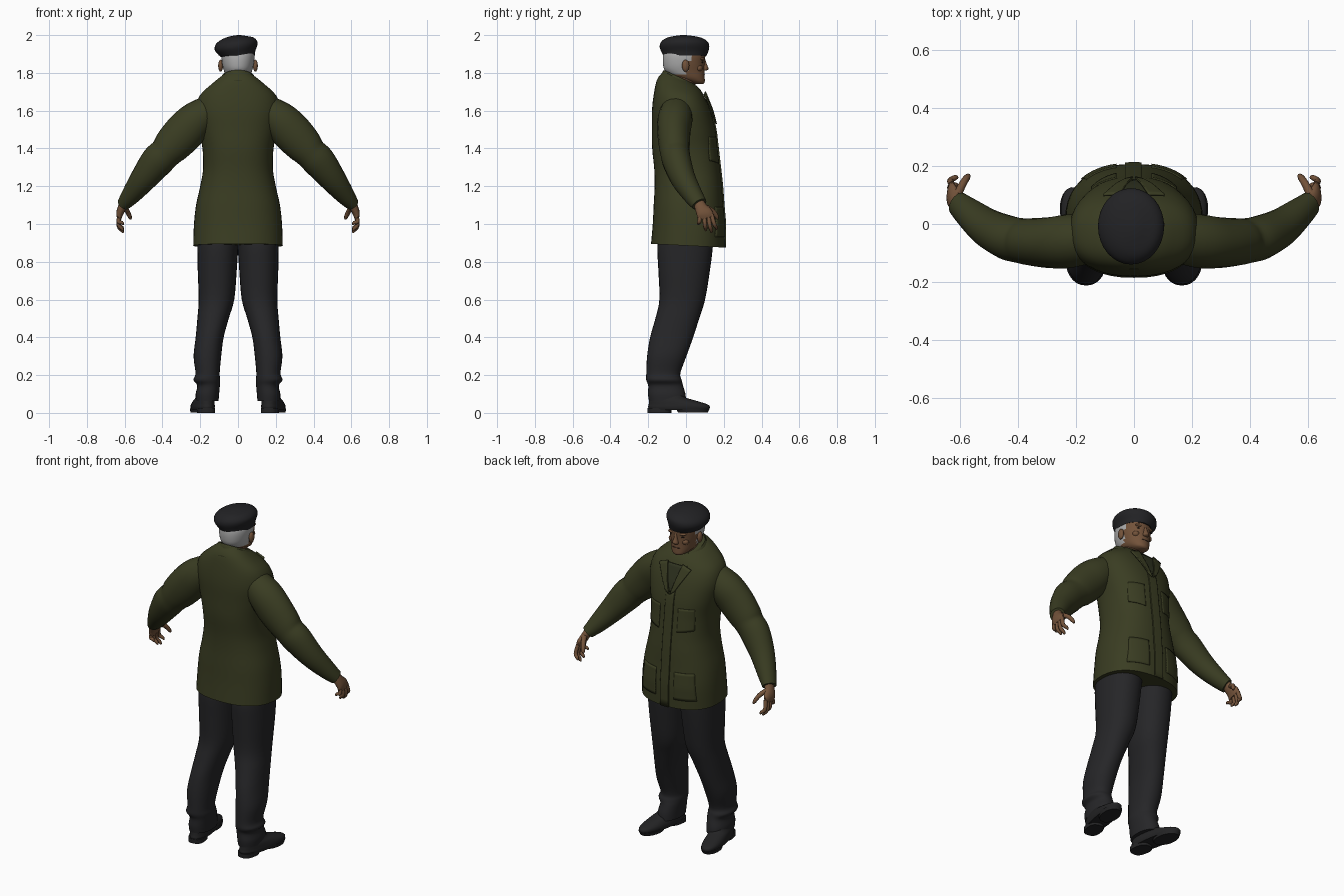
import bpy, bmesh, math
from mathutils import Vector, Matrix

def material(name, r, g, b):
    m = bpy.data.materials.new(name)
    m.diffuse_color = (r, g, b, 1)
    return m

OLIVE = material("olive cloth", 0.042, 0.046, 0.016)
DARK_OLIVE = material("dark olive lining", 0.028, 0.032, 0.014)
CHARCOAL = material("charcoal trousers", 0.019, 0.019, 0.021)
BLACK = material("black felt", 0.016, 0.016, 0.018)
SHOE = material("shoe leather", 0.017, 0.017, 0.018)
SKIN = material("tanned skin", 0.17, 0.085, 0.042)
GREY = material("grey hair", 0.42, 0.42, 0.42)
EYE = material("dark eye", 0.03, 0.018, 0.012)

def spline(keys, steps):
    """Catmull-Rom through tuples of numbers."""
    out, n = [], len(keys)
    for i in range(n - 1):
        a, b, c, d = keys[max(i - 1, 0)], keys[i], keys[i + 1], keys[min(i + 2, n - 1)]
        for s in range(steps):
            t = s / steps
            out.append(tuple(0.5 * (2 * q + (r - p) * t + (2 * p - 5 * q + 4 * r - w) * t * t
                       + (3 * q - p - 3 * r + w) * t ** 3) for p, q, r, w in zip(a, b, c, d)))
    return out + [tuple(keys[-1])]

def skin(name, rows, mats, mirror=False, closed=True, thick=0, rule=None, matrix=None):
    """Join rows of points into a surface; closed rows become a capped tube."""
    bm = bmesh.new()
    g = [[bm.verts.new(p) for p in row] for row in rows]
    m = len(rows[0])
    for a, b in zip(g, g[1:]):
        for j in range(m if closed else m - 1):
            k = (j + 1) % m
            bm.faces.new((a[j], a[k], b[k], b[j]))
    if closed:
        bm.faces.new(g[0][::-1])
        bm.faces.new(g[-1])
        bmesh.ops.recalc_face_normals(bm, faces=bm.faces)
    if rule:
        for f in bm.faces:
            f.material_index = rule(f.calc_center_median())
    if matrix:
        bm.transform(matrix)
    me = bpy.data.meshes.new(name)
    bm.to_mesh(me)
    bm.free()
    for mt in (mats if isinstance(mats, list) else [mats]):
        me.materials.append(mt)
    me.shade_smooth()
    me.set_sharp_from_angle(angle=math.radians(48))
    ob = bpy.data.objects.new(name, me)
    bpy.context.collection.objects.link(ob)
    if thick:
        s = ob.modifiers.new("thickness", 'SOLIDIFY')
        s.thickness, s.offset = thick, 0
    if mirror:
        ob.modifiers.new("mirror", 'MIRROR')
    return ob

def power(v, p):
    return math.copysign(abs(v) ** (2 / p), v)

def loft(name, keys, mats, p=2.0, n=28, steps=4, **kw):
    """Stacked level rings; key = z, cx, cy, rx, ry, slope in y, slope in x."""
    rows = []
    for z, cx, cy, rx, ry, ty, tx in spline([tuple(k) + (0,) * (7 - len(k)) for k in keys], steps):
        row = []
        for i in range(n):
            a = 2 * math.pi * i / n
            dx, dy = rx * power(math.cos(a), p), ry * power(math.sin(a), p)
            row.append((cx + dx, cy + dy, z + ty * dy + tx * dx))
        rows.append(row)
    return skin(name, rows, mats, **kw)

def tube(name, keys, mats, n=14, steps=4, **kw):
    """Tube along a path; key = x, y, z, radius across, radius along y."""
    pts = spline(keys, steps)
    pos = [Vector(k[:3]) for k in pts]
    rows = []
    for i, k in enumerate(pts):
        t = (pos[min(i + 1, len(pos) - 1)] - pos[max(i - 1, 0)]).normalized()
        u = Vector((0, 1, 0)).cross(t).normalized()
        v = t.cross(u)
        rows.append([pos[i] + u * k[3] * math.cos(2 * math.pi * j / n)
                     + v * k[4] * math.sin(2 * math.pi * j / n) for j in range(n)])
    return skin(name, rows, mats, **kw)

def ball(name, c, r, mat, mirror=False):
    keys = [(c[2] + r[2] * math.sin(e), c[0], c[1], r[0] * math.cos(e), r[1] * math.cos(e))
            for e in [math.pi * (i / 8 - 0.5) * 0.98 for i in range(9)]]
    return loft(name, keys, mat, n=14, steps=1, mirror=mirror)

# Jacket body
JP = 2.35
JACKET = [(0.885, 0, 0.01, 0.237, 0.195, -0.05), (1.0, 0, 0.015, 0.233, 0.191), (1.1, 0, 0.013, 0.222, 0.184),
          (1.2, 0, 0.012, 0.200, 0.178), (1.29, 0, 0.006, 0.185, 0.174), (1.4, 0, -0.006, 0.188, 0.173),
          (1.5, 0, -0.012, 0.207, 0.168), (1.6, 0, -0.025, 0.222, 0.155), (1.68, 0, -0.035, 0.202, 0.135, -0.08),
          (1.74, 0, -0.04, 0.135, 0.113, -0.22), (1.775, 0, -0.04, 0.085, 0.08, -0.38)]
loft("jacket_body", JACKET, OLIVE, p=JP, n=44)

def chest(x, z, lift):
    for a, b in zip(JACKET, JACKET[1:]):
        if z <= b[0] or b is JACKET[-1]:
            t = max(0, min(1, (z - a[0]) / (b[0] - a[0])))
            cy, rx, ry = (a[i] + (b[i] - a[i]) * t for i in (2, 3, 4))
            return (x, cy + ry * max(0, 1 - abs(x / rx) ** JP) ** (1 / JP) + lift, z)

def patch(name, bl, br, tr, tl, mat, lift=0.003, n=10, **kw):
    """Thin panel that follows the jacket front, given four (x, z) corners."""
    c = [Vector(p) for p in (bl, br, tr, tl)]
    rows = []
    for i in range(n + 1):
        a, b = c[0].lerp(c[3], i / n), c[1].lerp(c[2], i / n)
        rows.append([chest(*a.lerp(b, j / n), lift) for j in range(n + 1)])
    return skin(name, rows, mat, closed=False, thick=0.008, **kw)

patch("front_placket", (-0.03, 0.875), (0.025, 0.875), (0.025, 1.56), (-0.03, 1.56), OLIVE, n=16)
patch("shirt_front", (-0.006, 1.54), (0.006, 1.54), (0.055, 1.69), (-0.055, 1.69), DARK_OLIVE)
patch("lapel", (0.004, 1.53), (0.03, 1.55), (0.105, 1.68), (0.05, 1.70), OLIVE, lift=0.012, mirror=True)
patch("chest_pocket", (0.06, 1.32), (0.145, 1.335), (0.145, 1.46), (0.06, 1.46), OLIVE, lift=0.001, mirror=True)
patch("hip_pocket", (0.06, 0.93), (0.18, 0.93), (0.165, 1.09), (0.06, 1.09), OLIVE, lift=0.001, mirror=True)

# Folded collar, open at the front and sloping down towards it
rows = [[], [], []]
for i in range(29):
    a = math.radians(28 + (360 - 56) * i / 28)
    s, c = math.sin(a), math.cos(a)
    f = max(0, c)
    for row, k, dz in zip(rows, (0.95, 1.0, 1.42 + 0.2 * f), (-0.04, 0.0, -0.055)):
        y = -0.035 + 0.083 * c * k
        row.append((0.088 * s * k, y, 1.757 - 0.45 * (-0.035 + 0.083 * c) + dz))
skin("collar", rows, OLIVE, closed=False, thick=0.01)

# Sleeves and hands
ARM = [(0.10, -0.045, 1.635, 0.07, 0.075), (0.215, -0.058, 1.555, 0.098, 0.092), (0.285, -0.064, 1.485, 0.106, 0.088),
       (0.35, -0.062, 1.415, 0.098, 0.082), (0.385, -0.058, 1.375, 0.086, 0.078), (0.43, -0.048, 1.33, 0.087, 0.076),
       (0.50, -0.015, 1.24, 0.071, 0.066), (0.565, 0.035, 1.155, 0.052, 0.053), (0.606, 0.07, 1.105, 0.036, 0.043)]
tube("sleeve", ARM, OLIVE, n=20, mirror=True)
tube("palm", [(0.595, 0.06, 1.13, 0.022, 0.026), (0.615, 0.08, 1.085, 0.022, 0.034),
              (0.626, 0.098, 1.055, 0.019, 0.044), (0.628, 0.106, 1.03, 0.012, 0.042)], SKIN, mirror=True)
for name, y0, y1, z1 in (("index", 0.136, 0.160, 0.970), ("middle", 0.117, 0.134, 0.953),
                         ("ring", 0.096, 0.104, 0.963), ("little", 0.076, 0.066, 0.995)):
    tube(name + "_finger", [(0.626, y0, 1.05, 0.011, 0.011),
                            (0.632, y0 * 0.45 + y1 * 0.55, z1 * 0.5 + 0.515, 0.011, 0.011),
                            (0.614, y1, z1 + 0.012, 0.009, 0.009), (0.608, y1, z1, 0.004, 0.004)],
         SKIN, n=8, steps=3, mirror=True)
tube("thumb", [(0.608, 0.10, 1.09, 0.014, 0.016), (0.588, 0.14, 1.07, 0.013, 0.013),
               (0.573, 0.162, 1.04, 0.011, 0.011), (0.568, 0.167, 1.025, 0.005, 0.005)],
     SKIN, n=8, steps=3, mirror=True)

# Trousers
LEG = [(0.062, 0.163, -0.098, 0.060, 0.098), (0.10, 0.162, -0.102, 0.062, 0.099), (0.145, 0.156, -0.108, 0.060, 0.092),
       (0.175, 0.165, -0.117, 0.071, 0.094), (0.21, 0.161, -0.12, 0.064, 0.090), (0.3, 0.162, -0.102, 0.073, 0.104),
       (0.4, 0.15, -0.076, 0.074, 0.114), (0.5, 0.132, -0.046, 0.083, 0.116), (0.6, 0.114, -0.020, 0.094, 0.121),
       (0.75, 0.110, -0.010, 0.103, 0.136), (0.88, 0.107, -0.005, 0.108, 0.147), (0.95, 0.105, 0, 0.108, 0.14)]
loft("trouser_leg", LEG, CHARCOAL, p=2.2, mirror=True)

# Shoes, toes turned outwards
turn = Matrix.Translation((0.187, -0.037, 0)) @ Matrix.Rotation(math.radians(-10), 4, 'Z')
loft("shoe", [(0.015, 0, 0, 0.052, 0.160), (0.03, 0, 0, 0.056, 0.166), (0.045, 0, -0.005, 0.055, 0.158),
              (0.065, 0, -0.035, 0.051, 0.125), (0.085, -0.005, -0.065, 0.048, 0.092), (0.12, -0.01, -0.075, 0.045, 0.08)],
     SHOE, p=2.3, mirror=True, matrix=turn)
loft("shoe_heel", [(0, 0, -0.105, 0.046, 0.062), (0.025, 0, -0.105, 0.046, 0.062)], SHOE, p=2.6, steps=1, mirror=True, matrix=turn)
loft("shoe_sole", [(0.002, 0, 0.075, 0.05, 0.08), (0.022, 0, 0.075, 0.054, 0.09)], SHOE, steps=1, mirror=True, matrix=turn)

# Head, with the hair coloured at the back and sides
loft("neck", [(1.64, 0, -0.02, 0.065, 0.07), (1.72, 0, -0.015, 0.056, 0.064), (1.81, 0, -0.015, 0.06, 0.07)], SKIN)
def hair_rule(c):
    return 1 if c.z > 1.788 and c.y < (0.005 if c.z < 1.86 else 0.03) else 0
loft("head", [(1.742, 0, 0.066, 0.022, 0.026), (1.752, 0, 0.055, 0.042, 0.044), (1.775, 0, 0.018, 0.062, 0.081),
              (1.81, 0, -0.006, 0.074, 0.104), (1.85, 0, -0.012, 0.084, 0.110), (1.90, 0, -0.010, 0.087, 0.110),
              (1.94, 0, -0.01, 0.07, 0.09)], [SKIN, GREY], p=2.15, n=36, rule=hair_rule)
ball("ear", (0.092, -0.002, 1.838), (0.013, 0.02, 0.032), SKIN, True)
ball("brow", (0.033, 0.084, 1.874), (0.026, 0.014, 0.009), SKIN, True)
ball("eye", (0.033, 0.083, 1.857), (0.014, 0.009, 0.006), EYE, True)
ball("cheek", (0.042, 0.068, 1.825), (0.022, 0.02, 0.018), SKIN, True)
loft("nose", [(1.812, 0, 0.095, 0.015, 0.014), (1.822, 0, 0.1, 0.018, 0.019), (1.845, 0, 0.095, 0.011, 0.016),
              (1.875, 0, 0.088, 0.009, 0.012)], SKIN, n=12)
ball("mouth", (0, 0.091, 1.789), (0.026, 0.009, 0.004), EYE)
ball("chin", (0, 0.078, 1.762), (0.028, 0.022, 0.017), SKIN)

# Beret, slouched to one side
loft("beret", [(1.888, 0, -0.006, 0.089, 0.113, 0, 0.05), (1.905, -0.005, -0.006, 0.097, 0.121, 0, 0.12),
               (1.935, -0.01, -0.008, 0.113, 0.131, 0, 0.12), (1.962, -0.008, -0.008, 0.108, 0.125, 0, 0.08),
               (1.985, 0.0, -0.01, 0.078, 0.094, 0, 0.05), (1.997, 0.005, -0.012, 0.03, 0.04), (2.0, 0.005, -0.012, 0.004, 0.004)],
     BLACK, n=32)
